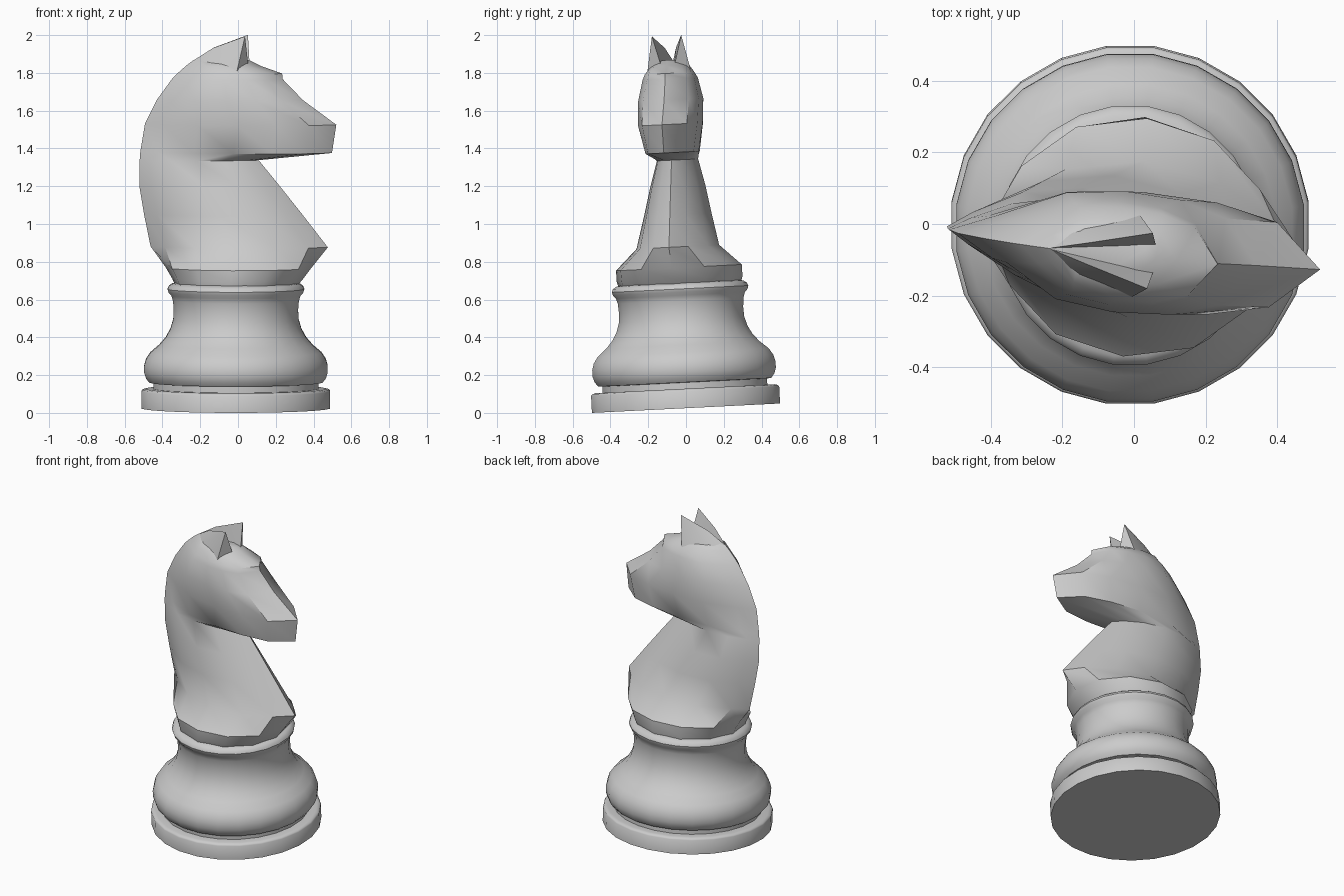
import bpy, bmesh, math
from mathutils import Matrix

if "Cube" in bpy.data.objects:
    bpy.data.objects.remove(bpy.data.objects["Cube"])

TILT = math.atan(0.05)      # the whole piece leans slightly
YAW = -0.1                  # the horse is turned slightly
LIFT = 0.025


def finish(name, bm, x, yaw=0.0, angle=38):
    bmesh.ops.recalc_face_normals(bm, faces=bm.faces)
    mesh = bpy.data.meshes.new(name)
    tilt = Matrix.Rotation(TILT, 4, 'X') @ Matrix.Rotation(yaw, 4, 'Z')
    bm.transform(Matrix.Translation((x, 0, LIFT)) @ tilt)
    bm.to_mesh(mesh)
    bm.free()
    ob = bpy.data.objects.new(name, mesh)
    bpy.context.collection.objects.link(ob)
    bpy.ops.object.select_all(action='DESELECT')
    ob.select_set(True)
    bpy.context.view_layer.objects.active = ob
    bpy.ops.object.shade_smooth_by_angle(angle=math.radians(angle))
    return ob


def loft(bm, rings):
    rows = [[bm.verts.new(p) for p in ring] for ring in rings]
    n = len(rows[0])
    for a, b in zip(rows, rows[1:]):
        for i in range(n):
            j = (i + 1) % n
            bm.faces.new((a[i], a[j], b[j], b[i]))
    bm.faces.new(rows[0][::-1])
    bm.faces.new(rows[-1])


def turned(name, profile, n=24):
    bm = bmesh.new()
    loft(bm, [[(r * math.cos((i + .5) * math.tau / n), r * math.sin((i + .5) * math.tau / n), h)
               for i in range(n)] for r, h in profile])
    return finish(name, bm, -0.011)


# Turned base: foot disc and waisted pedestal with collar
turned("foot_disc", [(.503, 0), (.503, .09), (.497, .098), (.48, .103), (.43, .103)])
turned("pedestal", [(.44, .09), (.44, .136), (.462, .137), (.48, .16), (.49, .19), (.49, .225),
                    (.48, .26), (.457, .295), (.41, .335), (.375, .375), (.35, .42),
                    (.335, .47), (.332, .52), (.336, .57), (.345, .598), (.36, .615),
                    (.365, .632), (.358, .648), (.34, .66), (.31, .667)])

# Cross-section shapes: (position from back to front, relative half width)
ROUND = [(0, 0), (.067, .5), (.25, .87), (.5, 1), (.75, .87), (.933, .5), (1, 0)]
NECK = [(0, 0), (.09, .32), (.27, .8), (.5, 1), (.73, .82), (.9, .42), (1, 0)]
HEAD = [(0, 0), (.1, .36), (.29, .88), (.5, 1), (.7, .95), (.87, .72), (1, 0)]


def section(z, back, front, width, shape):
    side = [(back + t * (front - back), w * width, z - LIFT) for t, w in shape]
    return side + [(x, -y, h) for x, y, h in side[-2:0:-1]]


# Horse neck and head, stacked sections
bm = bmesh.new()
loft(bm, [section(*s) for s in [
    (.675, -.335, .315, .325, ROUND),
    (.71, -.35, .345, .335, ROUND),
    (.77, -.385, .39, .335, ROUND),
    (.88, -.465, .478, .22, NECK),
    (1.05, -.50, .345, .18, NECK),
    (1.20, -.525, .225, .147, NECK),
    (1.34, -.523, .11, .11, NECK),
    (1.38, -.52, .50, .135, HEAD),
    (1.53, -.495, .523, .166, HEAD),
    (1.66, -.43, .345, .17, HEAD),
    (1.77, -.35, .238, .145, HEAD),
    (1.80, -.32, .235, .13, HEAD),
    (1.84, -.275, .12, .10, HEAD),
    (1.87, -.235, .06, .06, NECK)]])
finish("horse_head", bm, 0, YAW)

# Pointed ears, mirrored
for side, name in ((1, "left_ear"), (-1, "right_ear")):
    bm = bmesh.new()
    for x, y, z in [(-.24, 0, 1.865), (-.13, .03, 1.935), (.045, .078, 2.0),
                    (0, .12, 1.79), (.06, .03, 1.82), (-.2, .06, 1.82)]:
        bm.verts.new((x, y * side, z - LIFT))
    bmesh.ops.convex_hull(bm, input=bm.verts)
    finish(name, bm, 0, YAW)
